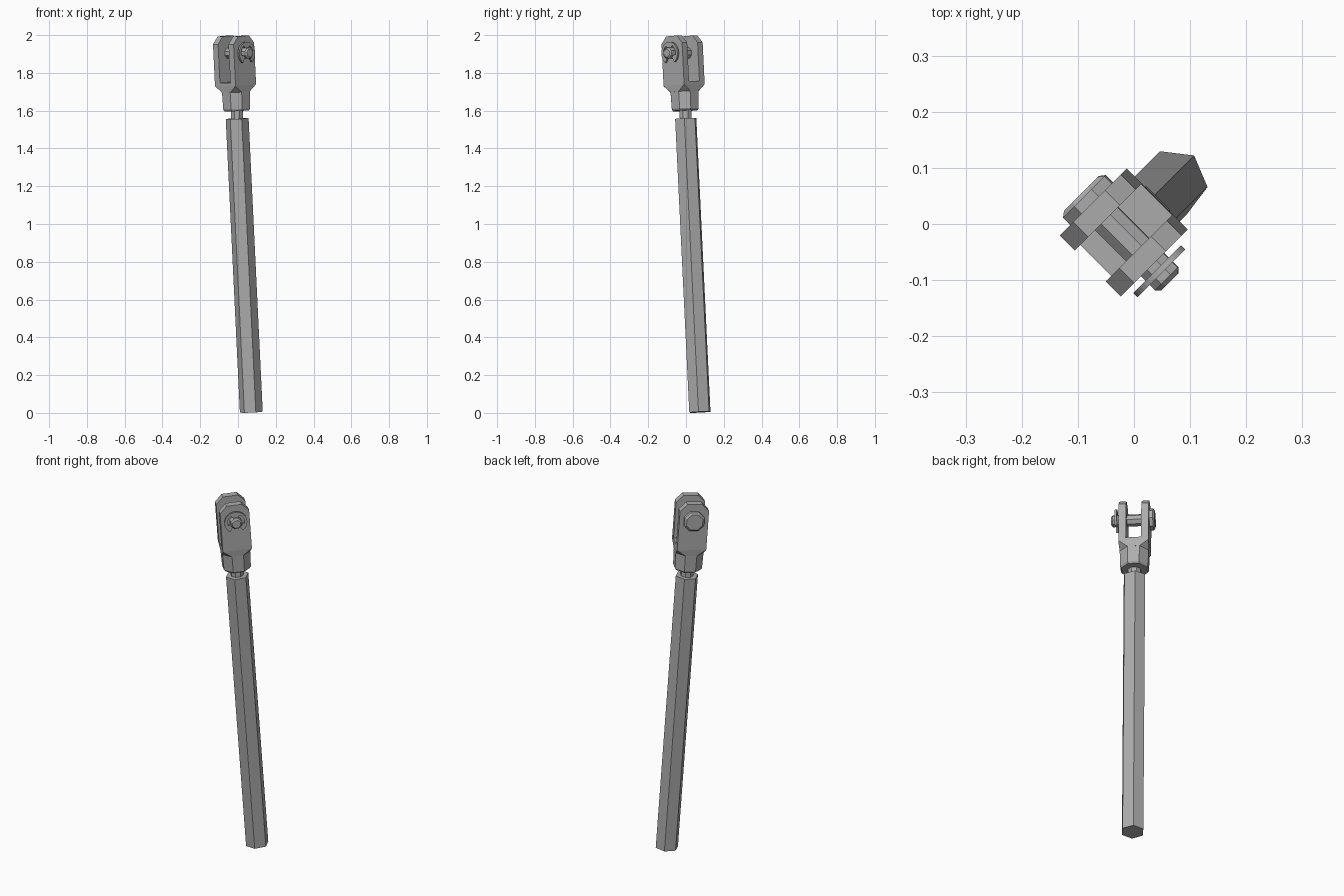
import bpy, bmesh
from math import sin, cos, pi, radians
from mathutils import Matrix, Vector

cube = bpy.data.objects.get("Cube")
if cube:
    bpy.data.objects.remove(cube, do_unlink=True)

steel = bpy.data.materials.new("grey steel")
steel.use_nodes = True
steel.diffuse_color = (0.42, 0.42, 0.42, 1)
steel.node_tree.nodes["Principled BSDF"].inputs["Base Color"].default_value = (0.42, 0.42, 0.42, 1)

# Leaning frame: local x is the pin axis, local z runs up the rod
LEAN = (Matrix.Translation((0.0705, 0.0735, 0.004))
        @ Matrix.Rotation(radians(-45), 4, 'Z')
        @ Matrix.Rotation(radians(3.9), 4, 'X'))
PIN_Z = 1.905
PIN_AXIS = Matrix.Translation((0, 0, PIN_Z)) @ Matrix.Rotation(pi / 2, 4, 'Y')


def finish(name, bm, local=Matrix()):
    bmesh.ops.recalc_face_normals(bm, faces=bm.faces)
    mesh = bpy.data.meshes.new(name)
    bm.to_mesh(mesh)
    bm.free()
    mesh.materials.append(steel)
    obj = bpy.data.objects.new(name, mesh)
    obj.matrix_world = LEAN @ local
    bpy.context.collection.objects.link(obj)
    return obj


def ring_points(radius, z, sides, phase):
    return [Vector((radius * cos(phase + 2 * pi * i / sides),
                    radius * sin(phase + 2 * pi * i / sides), z)) for i in range(sides)]


def turned(name, profile, sides, phase, local=Matrix()):
    """Closed faceted solid from (radius, height) pairs."""
    bm = bmesh.new()
    rings = [[bm.verts.new(p) for p in ring_points(r, z, sides, phase)] for r, z in profile]
    for low, high in zip(rings, rings[1:]):
        for i in range(sides):
            j = (i + 1) % sides
            bm.faces.new((low[i], low[j], high[j], high[i]))
    bm.faces.new(rings[0])
    bm.faces.new(rings[-1])
    return finish(name, bm, local)


def extruded(name, outline, offset, local=Matrix()):
    """Flat outline pushed out by an offset vector."""
    bm = bmesh.new()
    face = bm.faces.new([bm.verts.new(p) for p in outline])
    grown = bmesh.ops.extrude_face_region(bm, geom=[face], use_keep_orig=True)
    moved = [g for g in grown["geom"] if isinstance(g, bmesh.types.BMVert)]
    bmesh.ops.translate(bm, verts=moved, vec=offset)
    return finish(name, bm, local)


# Hexagonal rod and threaded neck
turned("hex_rod", [(0.061, 0), (0.061, 1.558)], 6, radians(98))
turned("threaded_neck", [(0.034, 1.54), (0.034, 1.62)], 8, pi / 8)

# Eight-sided socket with a chamfered lower rim
turned("clevis_socket", [(0.07, 1.6), (0.077, 1.61), (0.08, 1.71)], 8, pi / 8)

# Clevis base blends from the socket to a square block
HALF = 0.077
bm = bmesh.new()
for p in ring_points(0.08, 1.7, 8, pi / 8):
    bm.verts.new(p)
for z in (1.735, 1.752):
    for sx in (-1, 1):
        for sy in (-1, 1):
            bm.verts.new((sx * HALF, sy * HALF, z))
bmesh.ops.convex_hull(bm, input=bm.verts)
bmesh.ops.dissolve_limit(bm, angle_limit=radians(1), verts=bm.verts, edges=bm.edges)
finish("clevis_base", bm)

# Fork cheeks with clipped top corners
side = [(HALF, 1.75), (HALF, 1.957), (0.04, 1.996)]
cheek = side + [(-y, z) for y, z in reversed(side)]
for name, x in (("fork_cheek_front", 0.039), ("fork_cheek_back", -HALF)):
    extruded(name, [(x, y, z) for y, z in cheek], (HALF - 0.039, 0, 0))

# Clevis pin with chamfered tip and a broad faceted head
turned("clevis_pin", [(0.031, -0.09), (0.031, 0.112), (0.023, 0.12)], 8, pi / 8, PIN_AXIS)
turned("pin_head", [(0.046, -0.103), (0.057, -0.095), (0.057, -0.076)], 8, pi / 8, PIN_AXIS)

# Open retaining clip with three prongs gripping the pin
STEPS = 28
start, sweep = radians(35), radians(290)
angles = [start + sweep * i / STEPS for i in range(STEPS + 1)]
outer = [(0.06 * cos(a), 0.06 * sin(a), 0.088) for a in angles]
inner = []
for i, a in reversed(list(enumerate(angles))):
    r = 0.029 if i < 4 or i > STEPS - 4 or abs(i - STEPS // 2) < 3 else 0.045
    inner.append((r * cos(a), r * sin(a), 0.088))
extruded("retaining_clip", outer + inner, (0, 0, 0.011), PIN_AXIS)
